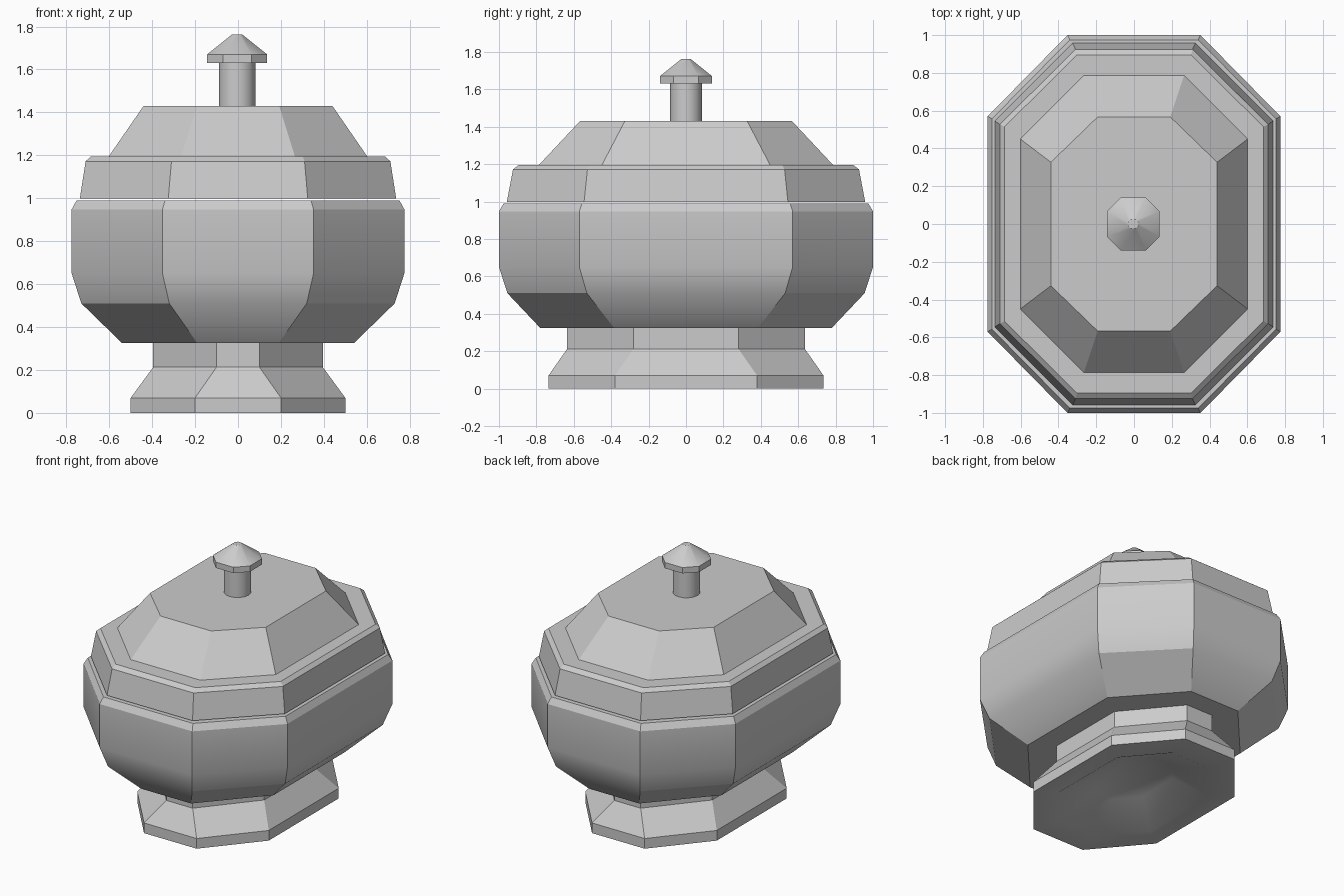
import bpy, bmesh
from math import radians


def loft(name, rings, cap_start=True, cap_end=True, angle=28):
    """Loft eight-sided rings: (half x, half y, flat half x, flat half y, z)."""
    bm = bmesh.new()
    loops = []
    for X, Y, a, b, z in rings:
        pts = [(a, -Y), (X, -b), (X, b), (a, Y), (-a, Y), (-X, b), (-X, -b), (-a, -Y)]
        loops.append([bm.verts.new((x, y, z)) for x, y in pts])
    for lo, hi in zip(loops, loops[1:]):
        for i in range(8):
            j = (i + 1) % 8
            bm.faces.new((lo[i], lo[j], hi[j], hi[i]))
    if cap_start:
        bm.faces.new(loops[0][::-1])
    if cap_end:
        bm.faces.new(loops[-1])
    bmesh.ops.recalc_face_normals(bm, faces=bm.faces)
    me = bpy.data.meshes.new(name)
    bm.to_mesh(me)
    bm.free()
    ob = bpy.data.objects.new(name, me)
    bpy.context.collection.objects.link(ob)
    bpy.ops.object.select_all(action='DESELECT')
    ob.select_set(True)
    bpy.context.view_layer.objects.active = ob
    bpy.ops.object.shade_smooth_by_angle(angle=radians(angle))
    return ob


# Flared foot with a tapered recess underneath
loft("foot", [
    (0.19, 0.28, 0.075, 0.145, 0.12),
    (0.375, 0.55, 0.15, 0.285, 0.0),
    (0.50, 0.735, 0.20, 0.38, 0.0),
    (0.50, 0.735, 0.20, 0.38, 0.07),
    (0.395, 0.635, 0.10, 0.28, 0.213),
    (0.395, 0.635, 0.10, 0.28, 0.325),
])

# Hollow bowl: outside wall, bevelled rim, inside wall
loft("bowl", [
    (0.54, 0.78, 0.19, 0.385, 0.325),
    (0.73, 0.955, 0.32, 0.53, 0.51),
    (0.775, 1.0, 0.352, 0.57, 0.65),
    (0.775, 1.0, 0.352, 0.57, 0.948),
    (0.752, 0.975, 0.34, 0.557, 0.99),
    (0.68, 0.90, 0.31, 0.52, 0.99),
    (0.68, 0.90, 0.31, 0.52, 0.65),
    (0.48, 0.70, 0.17, 0.36, 0.40),
])

# Hollow lid, resting just above the rim
loft("lid", [
    (0.40, 0.53, 0.175, 0.305, 1.37),
    (0.64, 0.86, 0.28, 0.49, 1.13),
    (0.66, 0.88, 0.29, 0.50, 0.998),
    (0.737, 0.958, 0.325, 0.545, 0.998),
    (0.71, 0.925, 0.31, 0.527, 1.172),
    (0.685, 0.895, 0.302, 0.515, 1.195),
    (0.602, 0.787, 0.265, 0.45, 1.195),
    (0.44, 0.567, 0.192, 0.327, 1.43),
])

# Round knob stem
bpy.ops.mesh.primitive_cylinder_add(vertices=16, radius=0.085, depth=0.22,
                                    location=(-0.004, 0.0, 1.53))
bpy.context.object.name = "knob_stem"
bpy.ops.object.shade_smooth_by_angle(angle=radians(40))

# Octagonal knob with a smooth conical top
cap = loft("knob_cap", [
    (0.14, 0.14, 0.066, 0.066, 1.63),
    (0.14, 0.14, 0.066, 0.066, 1.67),
    (0.025, 0.025, 0.011, 0.011, 1.762),
], angle=34)
cap.location.x = -0.004
